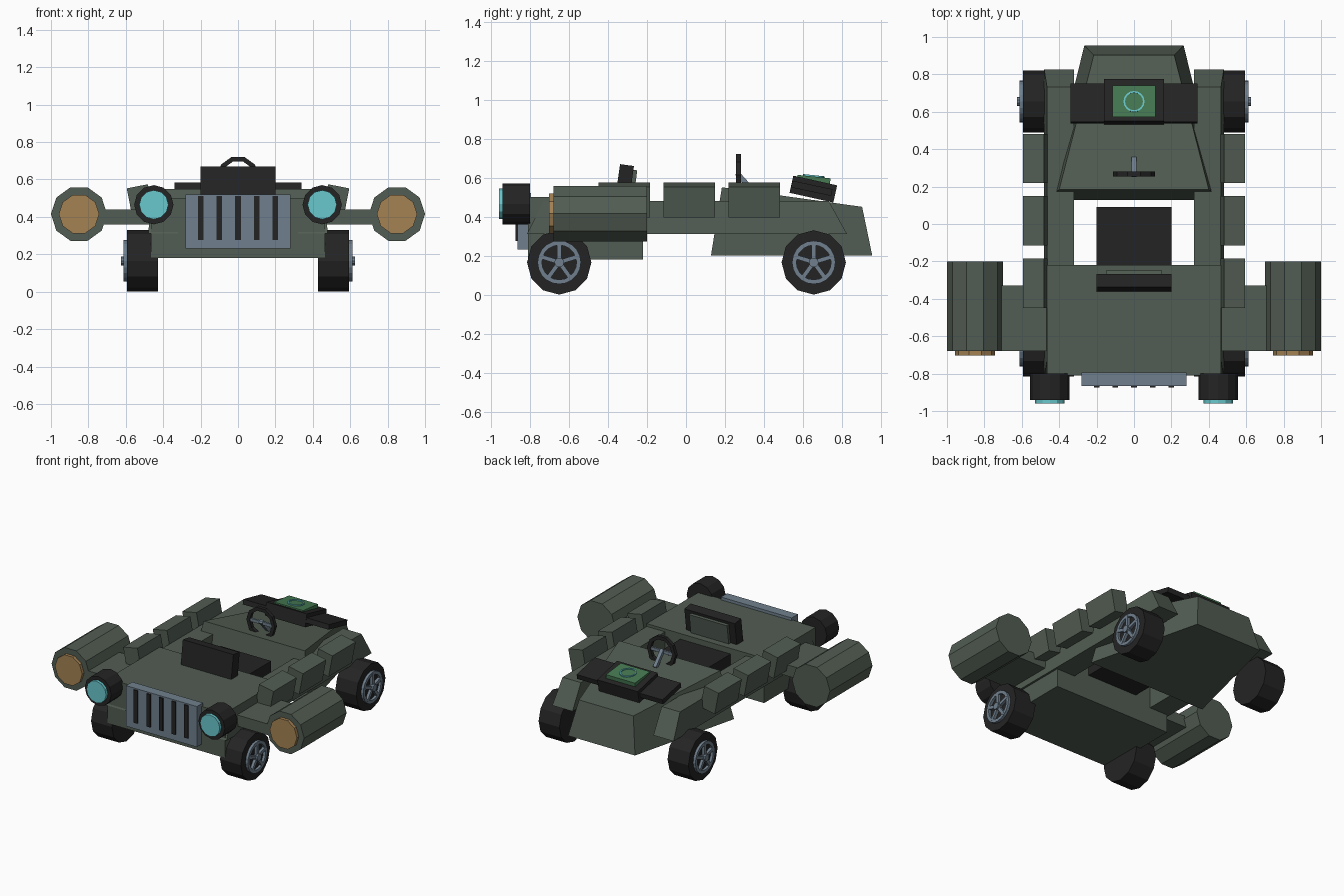
import bpy, bmesh, math
from mathutils import Vector, Matrix

if "Cube" in bpy.data.objects:
    bpy.data.objects.remove(bpy.data.objects["Cube"])


def material(name, r, g, b):
    lin = [((c / 255 + 0.055) / 1.055) ** 2.4 for c in (r, g, b)]
    m = bpy.data.materials.new(name)
    m.diffuse_color = (*lin, 1)
    m.use_nodes = True
    m.node_tree.nodes["Principled BSDF"].inputs["Base Color"].default_value = m.diffuse_color
    return m


ARMOUR = material("grey green", 82, 93, 83)
DARK = material("near black", 36, 36, 37)
STEEL = material("blue steel", 112, 128, 142)
LENS = material("cyan", 105, 200, 205)
TAN = material("tan", 165, 130, 84)
SCREEN = material("screen green", 70, 122, 82)


def make(name, mat, bm):
    bmesh.ops.recalc_face_normals(bm, faces=bm.faces)
    me = bpy.data.meshes.new(name)
    bm.to_mesh(me)
    bm.free()
    me.materials.append(mat)
    ob = bpy.data.objects.new(name, me)
    bpy.context.collection.objects.link(ob)
    return ob


def box(name, mat, centre, size, rx=0, ry=0):
    bm = bmesh.new()
    rot = Matrix.Rotation(math.radians(rx), 4, 'X') @ Matrix.Rotation(math.radians(ry), 4, 'Y')
    bmesh.ops.create_cube(bm, size=1, matrix=Matrix.Translation(centre) @ rot @ Matrix.Diagonal((*size, 1)))
    return make(name, mat, bm)


def loft(name, mat, ring_a, ring_b):
    """Solid between two matching rings of 3D points."""
    bm = bmesh.new()
    a = [bm.verts.new(p) for p in ring_a]
    b = [bm.verts.new(p) for p in ring_b]
    bm.faces.new(a)
    bm.faces.new(b)
    for i in range(len(a)):
        j = (i + 1) % len(a)
        bm.faces.new((a[i], a[j], b[j], b[i]))
    return make(name, mat, bm)


def circle(n, r, centre, axis):
    pts = []
    for i in range(n):
        t = math.tau * i / n
        u, v = r * math.cos(t), r * math.sin(t)
        pts.append(Vector(centre) + Vector((0, u, v) if axis == 'X' else (u, 0, v)))
    return pts


def drum(name, mat, n, r, centre, axis, end):
    """Cylinder from centre to coordinate `end` on the axis."""
    k = 'XYZ'.index(axis)
    c2 = list(centre)
    c2[k] = end
    return loft(name, mat, circle(n, r, centre, axis), circle(n, r, c2, axis))


def ring(name, mat, n, major, minor, sides, matrix):
    bm = bmesh.new()
    rows = []
    for i in range(n):
        t = math.tau * i / n
        row = []
        for j in range(sides):
            p = math.tau * (j + 0.5) / sides
            d = major + minor * math.cos(p)
            row.append(bm.verts.new(matrix @ Vector((d * math.cos(t), d * math.sin(t), minor * math.sin(p)))))
        rows.append(row)
    for i in range(n):
        for j in range(sides):
            a, b = rows[i], rows[(i + 1) % n]
            k = (j + 1) % sides
            bm.faces.new((a[j], b[j], b[k], a[k]))
    return make(name, mat, bm)


# Hull blocks
box("front_hull", ARMOUR, (0, -0.515, 0.34), (0.93, 0.59, 0.32))
loft("rear_hull", ARMOUR,
     [(-0.47, 0.128, 0.2), (0.47, 0.128, 0.2), (0.265, 0.955, 0.2), (-0.265, 0.955, 0.2)],
     [(-0.40, 0.184, 0.55), (0.40, 0.184, 0.55), (0.215, 0.903, 0.45), (-0.215, 0.903, 0.45)])

# Grille with slots
box("grille", STEEL, (0, -0.83, 0.375), (0.56, 0.07, 0.29))
for i in range(5):
    box("grille_slot", DARK, (-0.2 + 0.1 * i, -0.863, 0.393), (0.03, 0.02, 0.235))

# Seat: cushion, back and pad
box("seat_cushion", DARK, (0, -0.08, 0.41), (0.4, 0.34, 0.1))
box("seat_back", DARK, (0, -0.315, 0.575), (0.4, 0.072, 0.18), rx=-8)
box("seat_pad", ARMOUR, (0, -0.275, 0.565), (0.3, 0.03, 0.15), rx=-8)

# Steering wheel, spokes and column
ring("steering_wheel", DARK, 10, 0.1, 0.018, 4,
     Matrix.Translation((0, 0.268, 0.613)) @ Matrix.Rotation(math.pi / 2, 4, 'X'))
box("steering_spoke", STEEL, (0, 0.268, 0.613), (0.19, 0.014, 0.022))
box("steering_column", STEEL, (0, 0.305, 0.575), (0.025, 0.13, 0.025), rx=-48)

# Console with wings, screen and dial ring
box("console_wings", DARK, (0, 0.645, 0.545), (0.68, 0.21, 0.035), rx=-12)
box("console_block", DARK, (0, 0.653, 0.541), (0.32, 0.23, 0.09), rx=-12.5)
box("console_screen", SCREEN, (0, 0.655, 0.59), (0.23, 0.17, 0.03), rx=-6)
ring("screen_dial", LENS, 16, 0.052, 0.006, 4,
     Matrix.Translation((0, 0.655, 0.608)) @ Matrix.Rotation(math.radians(-6), 4, 'X'))

for s in (-1, 1):
    # Side rails with sloped ends
    prof = [(-0.815, 0.31), (0.826, 0.31), (0.732, 0.48), (-0.73, 0.48)]
    loft("side_rail", ARMOUR, [(s * 0.32, y, z) for y, z in prof],
         [(s * (0.48 if z < 0.4 else 0.465), y, z) for y, z in prof])

    # Tilted storage boxes along the rail
    for y in (-0.317, 0.017, 0.35):
        box("storage_box", ARMOUR, (s * 0.523, y, 0.485), (0.115, 0.263, 0.16), ry=s * 11)

    # Outrigger pod with bracket and tan front cap
    drum("pod", ARMOUR, 10, 0.15, (s * 0.85, -0.68, 0.415), 'Y', -0.2)
    drum("pod_cap", TAN, 10, 0.108, (s * 0.85, -0.702, 0.415), 'Y', -0.67)
    box("pod_bracket", ARMOUR, (s * 0.6, -0.505, 0.4), (0.3, 0.35, 0.08))

    # Headlight
    drum("headlight", DARK, 12, 0.105, (s * 0.45, -0.94, 0.465), 'Y', -0.8)
    drum("headlight_lens", LENS, 12, 0.078, (s * 0.45, -0.96, 0.465), 'Y', -0.93)

    # Wheels: tyre, rim ring, hub and five spokes
    for y in (-0.65, 0.655):
        c = Vector((s * 0.6, y, 0.165))
        drum("tyre", DARK, 12, 0.165, (s * 0.428, y, 0.165), 'X', s * 0.593)
        ring("wheel_rim", STEEL, 20, 0.1, 0.016, 4,
             Matrix.Translation(c) @ Matrix.Rotation(math.pi / 2, 4, 'Y'))
        drum("wheel_hub", STEEL, 10, 0.025, (s * 0.59, y, 0.165), 'X', s * 0.625)
        for i in range(5):
            t = math.tau * i / 5 + math.pi / 2
            d = Vector((0, math.cos(t), math.sin(t)))
            box("wheel_spoke", STEEL, c + d * 0.055, (0.025, 0.09, 0.022), rx=math.degrees(t))
